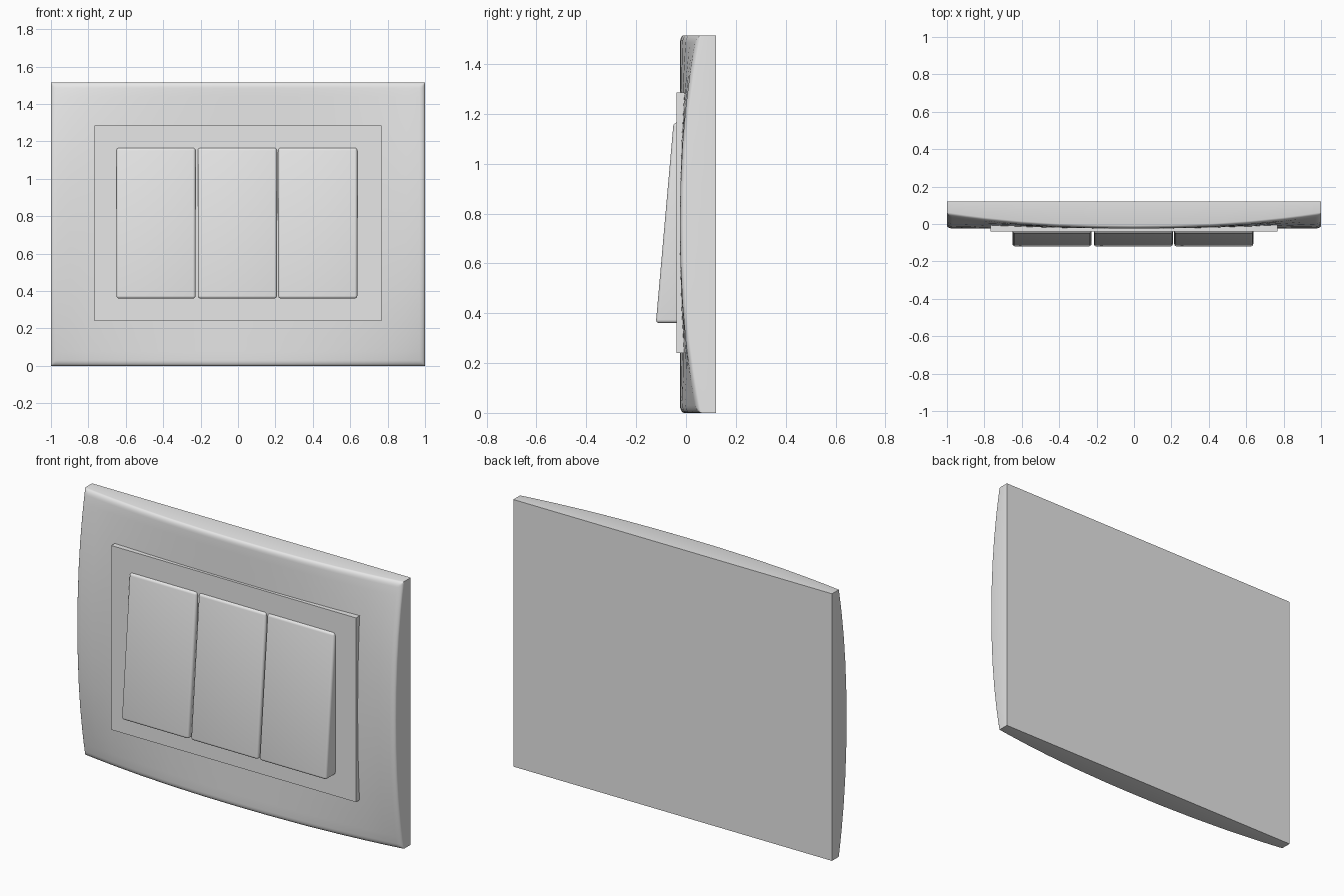
import bpy, bmesh, math

cube = bpy.data.objects.get("Cube")
if cube:
    bpy.data.objects.remove(cube, do_unlink=True)

HEIGHT = 1.515
BACK, FRONT = 0.12, -0.024

grey = bpy.data.materials.new("light_grey")
grey.use_nodes = True
grey.diffuse_color = (0.8, 0.8, 0.8, 1)
grey.node_tree.nodes["Principled BSDF"].inputs["Base Color"].default_value = (0.8, 0.8, 0.8, 1)


def finish(name, bm):
    """Turn a bmesh into a smooth object with sharp creases."""
    bmesh.ops.recalc_face_normals(bm, faces=bm.faces)
    mesh = bpy.data.meshes.new(name)
    bm.to_mesh(mesh)
    bm.free()
    mesh.materials.append(grey)
    mesh.shade_smooth()
    mesh.set_sharp_from_angle(angle=math.radians(35))
    obj = bpy.data.objects.new(name, mesh)
    bpy.context.collection.objects.link(obj)
    return obj


def extruded_profile(name, profile, x0, x1, rounding=0.0):
    """Extrude a (y, z) profile along x, rounding every edge off the back."""
    bm = bmesh.new()
    face = bm.faces.new([bm.verts.new((x0, y, z)) for y, z in profile])
    extruded = bmesh.ops.extrude_face_region(bm, geom=[face])["geom"]
    moved = [v for v in extruded if isinstance(v, bmesh.types.BMVert)]
    bmesh.ops.translate(bm, verts=moved, vec=(x1 - x0, 0, 0))
    if rounding:
        back = max(y for y, z in profile)
        edges = [e for e in bm.edges if any(v.co.y < back - 0.001 for v in e.verts)]
        bmesh.ops.bevel(bm, geom=edges, offset=rounding, segments=4,
                        profile=0.5, affect='EDGES', clamp_overlap=True)
    return finish(name, bm)


# Cover plate: edges bow forward in the middle, corners sweep back, rim is rounded
RIM, RIM_DEPTH = 0.03, 0.016
HALF = HEIGHT / 2


def stations(half):
    """Grid positions, dense across the rounded rim."""
    rim = [half - RIM * (1 - math.cos(i * math.pi / 10)) for i in range(6)]
    inner = [half * k for k in (0.9, 0.8, 0.62, 0.42, 0.2)]
    positive = rim + inner
    return [-p for p in positive] + [0.0] + positive[::-1]


def front_depth(x, z):
    u, v = abs(x), abs(z) / HALF
    sweep = 0.07 * (u * v) ** 2.2
    gap = min(1 - u, HALF - abs(z))
    t = max(0.0, 1 - gap / RIM)
    return FRONT + sweep + RIM_DEPTH * (1 - math.sqrt(max(0.0, 1 - t * t)))


bm = bmesh.new()
xs, zs = stations(1.0), stations(HALF)
grid = [[bm.verts.new((x, front_depth(x, z), z + HALF)) for x in xs] for z in zs]
for low, high in zip(grid, grid[1:]):
    for i in range(len(xs) - 1):
        bm.faces.new((low[i], low[i + 1], high[i + 1], high[i]))
rim_edges = [e for e in bm.edges if e.is_boundary]
walls = bmesh.ops.extrude_edge_only(bm, edges=rim_edges)["geom"]
for v in walls:
    if isinstance(v, bmesh.types.BMVert):
        v.co.y = BACK
bmesh.ops.holes_fill(bm, edges=[e for e in bm.edges if e.is_boundary], sides=0)
finish("cover_plate", bm)

# Raised flat panel that carries the rockers
extruded_profile("inner_panel", [(0.01, 0.24), (-0.039, 0.24),
                                 (-0.039, 1.285), (0.01, 1.285)], -0.768, 0.768)

# Three rocker buttons, pressed in at the top
rocker = [(-0.02, 0.36), (-0.121, 0.36), (-0.05, 1.165), (-0.02, 1.165)]
for side, x0 in (("right", -0.65), ("middle", -0.215), ("left", 0.215)):
    extruded_profile(side + "_rocker", rocker, x0, x0 + 0.423, 0.014)
